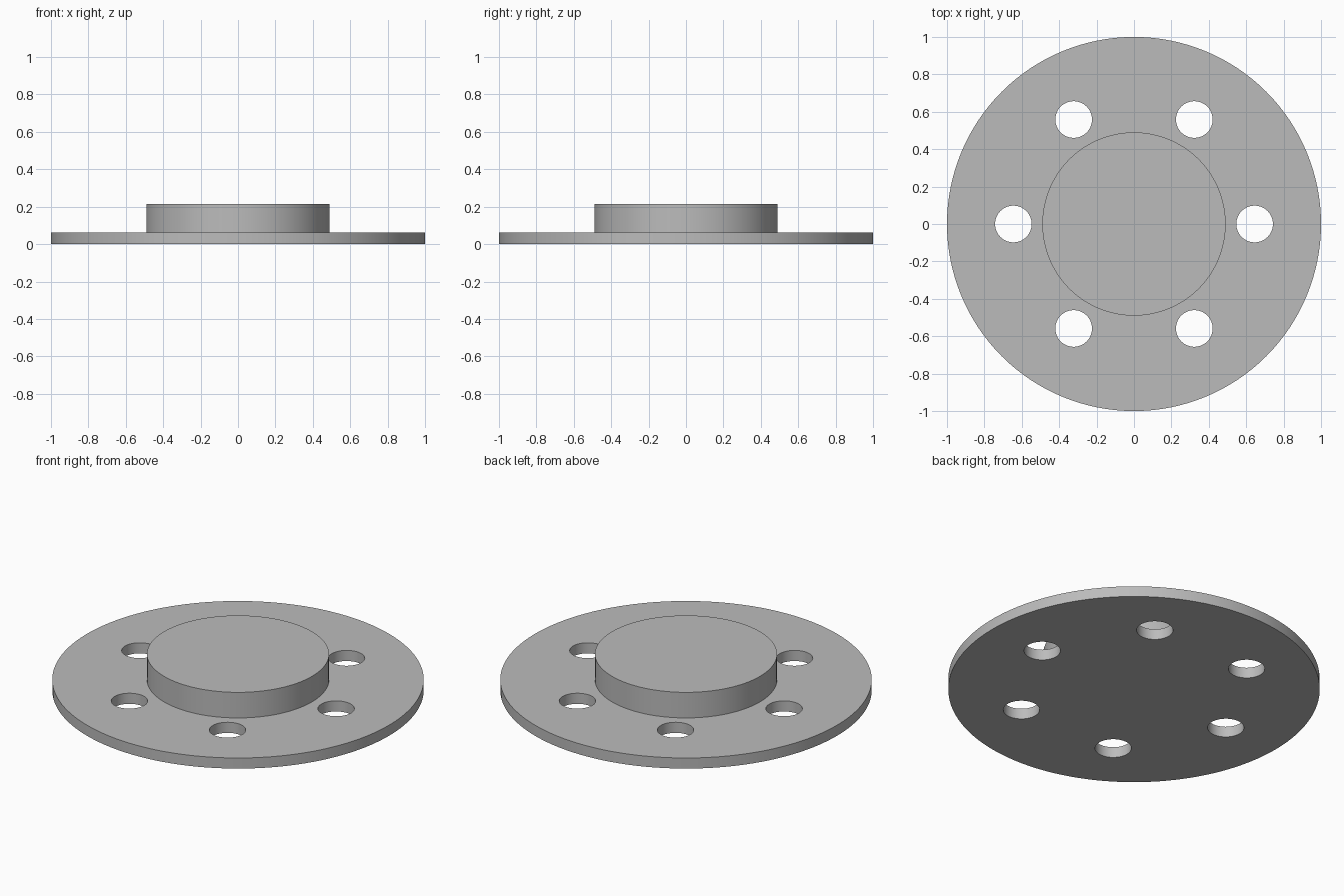
import bpy
from math import cos, sin, tau

if "Cube" in bpy.data.objects:
    bpy.data.objects.remove(bpy.data.objects["Cube"], do_unlink=True)

PLATE_TOP, HUB_TOP = 0.063, 0.215
HOLES, HOLE_RING, HOLE_RADIUS = 6, 0.645, 0.098

metal = bpy.data.materials.new("grey_metal")
metal.use_nodes = True
grey = (0.5, 0.5, 0.5, 1)
metal.diffuse_color = grey
metal.node_tree.nodes["Principled BSDF"].inputs["Base Color"].default_value = grey


def disc(name, radius, bottom, top, x=0, y=0, sides=128):
    bpy.ops.mesh.primitive_cylinder_add(
        vertices=sides, radius=radius, depth=top - bottom,
        location=(x, y, (top + bottom) / 2))
    obj = bpy.context.object
    obj.name = name
    obj.data.materials.append(metal)
    return obj


def activate(obj):
    bpy.ops.object.select_all(action="DESELECT")
    obj.select_set(True)
    bpy.context.view_layer.objects.active = obj


# Base plate and the raised hub seated on it
flange_plate = disc("flange_plate", 1, 0, PLATE_TOP)
hub = disc("hub", 0.49, PLATE_TOP / 2, HUB_TOP)

# Ring of bolt holes through the plate
for i in range(HOLES):
    angle = tau * i / HOLES
    cutter = disc("bolt_hole_cutter", HOLE_RADIUS, -0.1, 0.2,
                  HOLE_RING * cos(angle), HOLE_RING * sin(angle), 64)
    cutter.hide_render = True
    activate(flange_plate)
    cut = flange_plate.modifiers.new("bolt_hole", "BOOLEAN")
    cut.operation = "DIFFERENCE"
    cut.solver = "EXACT"
    cut.object = cutter
    bpy.ops.object.modifier_apply(modifier=cut.name)
    bpy.data.objects.remove(cutter, do_unlink=True)

# Smooth round walls with crisp rims
for part in (flange_plate, hub):
    activate(part)
    bpy.ops.object.shade_smooth_by_angle()
